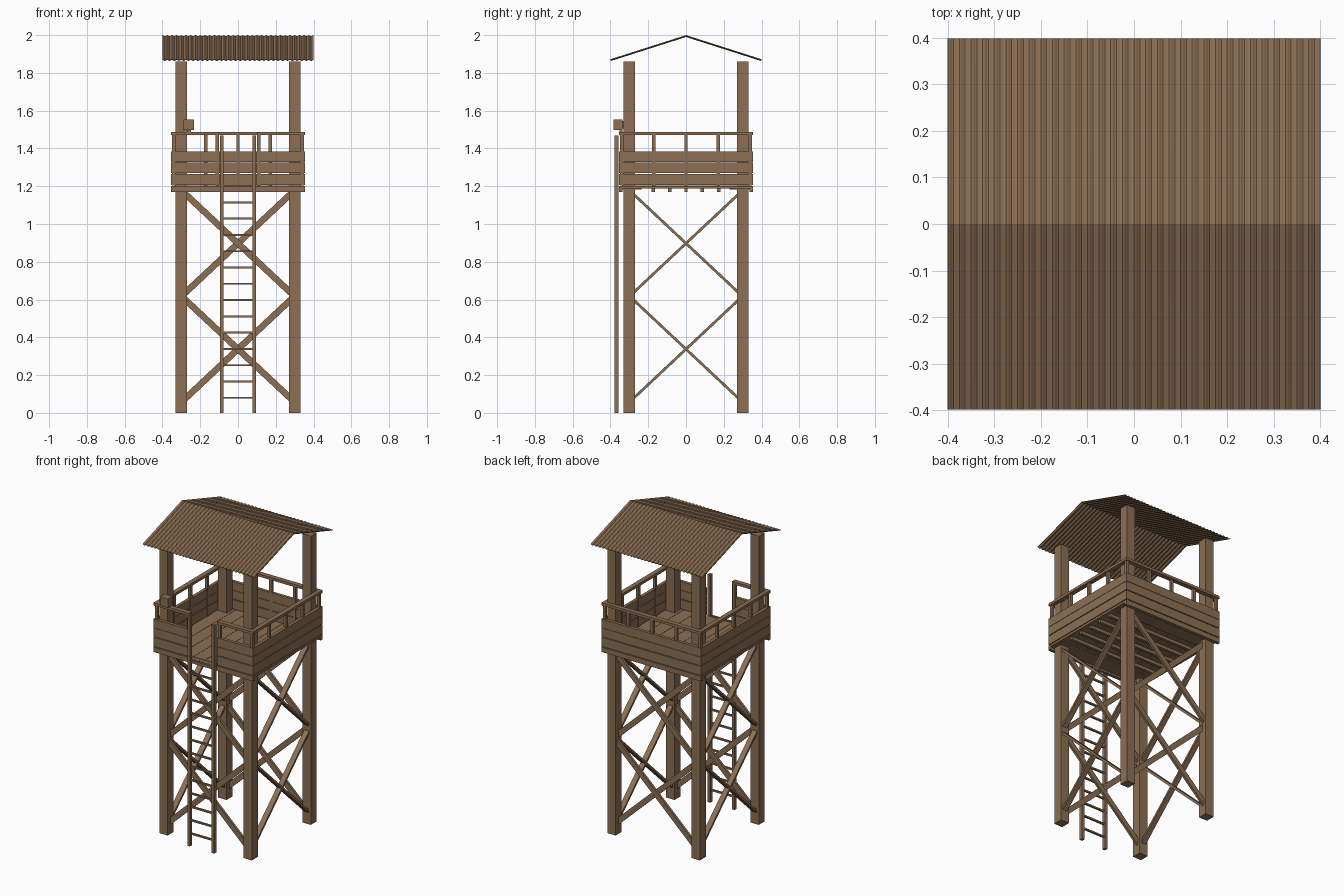
import bpy, bmesh, math
from mathutils import Vector, Matrix

if "Cube" in bpy.data.objects:
    bpy.data.objects.remove(bpy.data.objects["Cube"])

wood = bpy.data.materials.new("brown wood")
wood.diffuse_color = (0.262, 0.159, 0.088, 1)
wood.use_nodes = True
wood.node_tree.nodes["Principled BSDF"].inputs["Base Color"].default_value = wood.diffuse_color


def finish(bm, name):
    me = bpy.data.meshes.new(name)
    bm.to_mesh(me)
    bm.free()
    me.materials.append(wood)
    ob = bpy.data.objects.new(name, me)
    bpy.context.collection.objects.link(ob)
    return ob


def box(bm, x0, x1, y0, y1, z0, z1):
    m = Matrix.Translation(((x0 + x1) / 2, (y0 + y1) / 2, (z0 + z1) / 2))
    bmesh.ops.create_cube(bm, size=1, matrix=m @ Matrix.Diagonal((x1 - x0, y1 - y0, z1 - z0, 1)))


def beam(bm, a, b, wide, thick, normal):
    """Bar from a to b, thick along normal and wide across it."""
    a, b, n = Vector(a), Vector(b), Vector(normal)
    d = (b - a).normalized()
    m = Matrix((n.cross(d), n, d)).transposed().to_4x4()
    m.translation = (a + b) / 2
    bmesh.ops.create_cube(bm, size=1, matrix=m @ Matrix.Diagonal((wide, thick, (b - a).length, 1)))


# Corner posts
for sx in (-1, 1):
    for sy in (-1, 1):
        bm = bmesh.new()
        box(bm, sx * .3 - .03, sx * .3 + .03, sy * .3 - .03, sy * .3 + .03, 0, 1.86)
        finish(bm, "corner_post")

# Crossed braces, two tiers on each face
for s in (-1, 1):
    fb, side = bmesh.new(), bmesh.new()
    for z0, z1 in ((.075, .60), (.635, 1.16)):
        for k in (-1, 1):
            off = k * .008
            beam(fb, (-k * .28, s * .3 + off, z0), (k * .28, s * .3 + off, z1), .034, .015, (0, 1, 0))
            beam(side, (s * .3, -k * .28, z0), (s * .3, k * .28, z1), .014, .034, (1, 0, 0))
    finish(fb, "front_back_brace")
    finish(side, "side_brace")

# Floor planks running front to back
bm = bmesh.new()
for i in range(8):
    x = -.335 + i * .08375
    box(bm, x + .001, x + .0828, -.335, .335, 1.19, 1.205)
finish(bm, "floor_planks")

# Joists and edge beams below the floor
bm = bmesh.new()
for i in range(-2, 3):
    box(bm, -.335, .335, i * .087 - .009, i * .087 + .009, 1.17, 1.19)
for s in (-1, 1):
    box(bm, -.355, .355, s * .345 - .01, s * .345 + .01, 1.17, 1.202)
    box(bm, s * .345 - .01, s * .345 + .01, -.335, .335, 1.188, 1.202)
    box(bm, -.335, .335, s * .285 - .055, s * .285 + .05, 1.183, 1.19)
finish(bm, "floor_frame")

# Wall boards, with a doorway in the front
boards = ((1.207, 1.265), (1.27, 1.325), (1.327, 1.383))
for s in (-1, 1):
    bm = bmesh.new()
    for z0, z1 in boards:
        box(bm, s * .345 - .01, s * .345 + .01, -.335, .335, z0, z1)
    finish(bm, "side_wall")
    bm = bmesh.new()
    for z0, z1 in boards:
        box(bm, s * .227 - .128, s * .227 + .128, -.355, -.335, z0, z1)
    finish(bm, "front_wall")
bm = bmesh.new()
for z0, z1 in boards:
    box(bm, -.355, .355, .335, .355, z0, z1)
finish(bm, "back_wall")

# Hand rails and their uprights
bm = bmesh.new()
for s in (-1, 1):
    box(bm, s * .34 - .015, s * .34 + .015, -.355, .355, 1.47, 1.487)
    box(bm, s * .2125 - .1125, s * .2125 + .1125, -.355, -.325, 1.47, 1.487)
box(bm, -.325, .325, .325, .355, 1.47, 1.487)
finish(bm, "hand_rail")
bm = bmesh.new()
ups = [(sx * .34, sy * .34) for sx in (-1, 1) for sy in (-1, 1)]
ups += [(s * .34, t) for s in (-1, 1) for t in (-.17, 0, .17)]
ups += [(t, .34) for t in (-.17, 0, .17)] + [(-.11, -.34), (.11, -.34)]
for x, y in ups:
    box(bm, x - .009, x + .009, y - .009, y + .009, 1.205, 1.47)
finish(bm, "rail_uprights")

# Ladder
bm = bmesh.new()
for s in (-1, 1):
    box(bm, s * .087 - .009, s * .087 + .009, -.379, -.357, 0, 1.468)
finish(bm, "ladder_rails")
bm = bmesh.new()
for i in range(14):
    z = .08 + i * .0862
    box(bm, -.08, .08, -.374, -.362, z - .005, z + .005)
finish(bm, "ladder_rungs")

# Lamp on the front rail
bm = bmesh.new()
box(bm, -.288, -.232, -.383, -.335, 1.498, 1.554)
box(bm, -.28, -.24, -.335, -.322, 1.506, 1.546)
box(bm, -.27, -.25, -.352, -.335, 1.485, 1.5)
finish(bm, "lamp")

# Corrugated gable roof
bm = bmesh.new()
waves, steps = 32, 6
rows = []
for i in range(waves * steps + 1):
    x = -.4 + .8 * i / (waves * steps)
    w = .003 * math.cos(2 * math.pi * i / steps)
    rows.append([bm.verts.new((x, y, z + w)) for y, z in ((-.398, 1.868), (0, 1.995), (.398, 1.868))])
for a, b in zip(rows, rows[1:]):
    for j in (0, 1):
        bm.faces.new((a[j], b[j], b[j + 1], a[j + 1]))
roof = finish(bm, "corrugated_roof")
sol = roof.modifiers.new("sheet", 'SOLIDIFY')
sol.thickness = .004
sol.offset = 0
